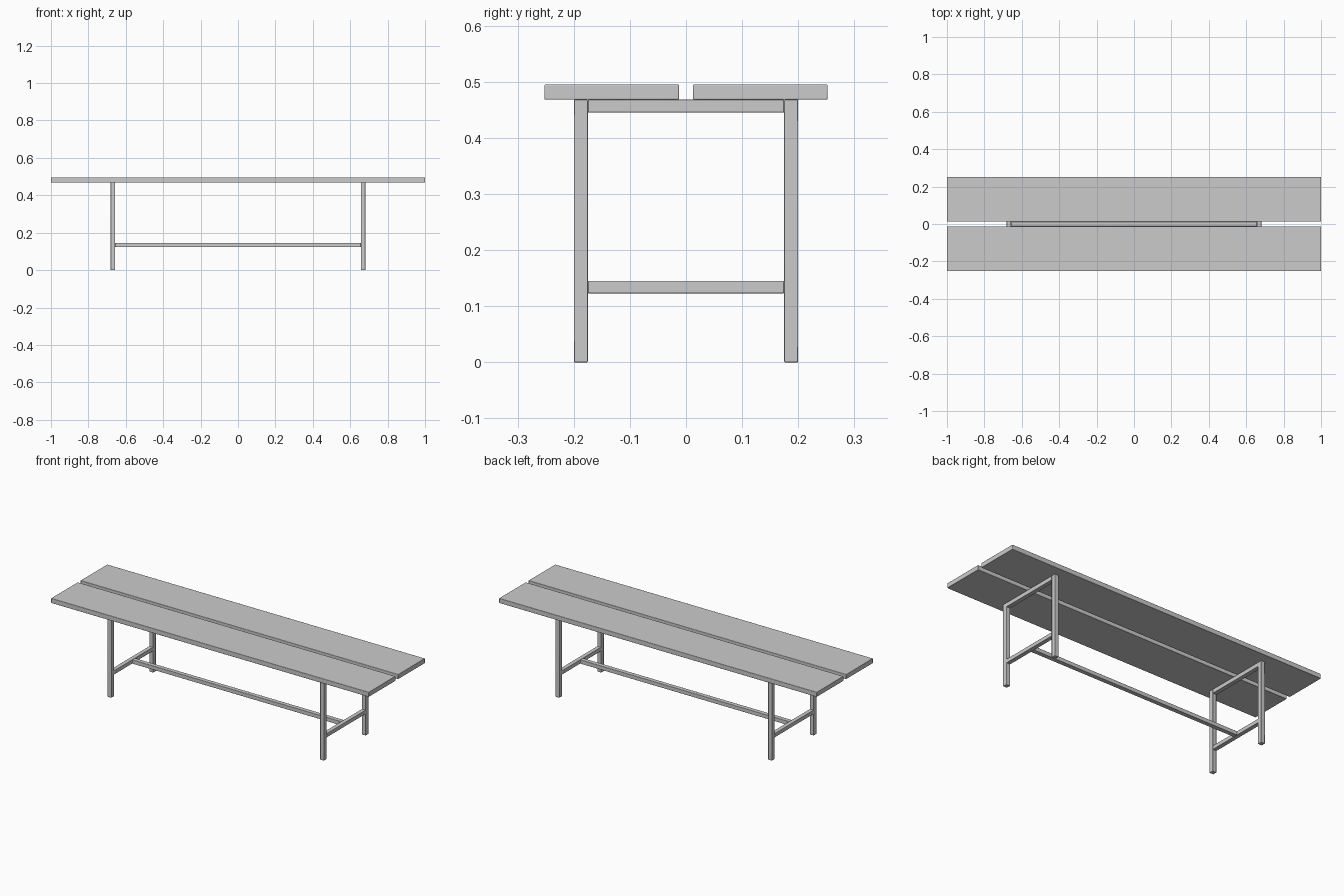
import bpy

cube = bpy.data.objects.get("Cube")
if cube:
    bpy.data.objects.remove(cube, do_unlink=True)

grey = bpy.data.materials.new("plain_grey")
grey.use_nodes = True
colour = (0.6, 0.6, 0.6, 1)
grey.diffuse_color = colour
grey.node_tree.nodes["Principled BSDF"].inputs["Base Color"].default_value = colour


def bar(name, low, high, bevel):
    """Box between two corners, with softened edges."""
    centre = [(a + b) / 2 for a, b in zip(low, high)]
    bpy.ops.mesh.primitive_cube_add(size=1, location=centre)
    ob = bpy.context.object
    ob.name = name
    ob.scale = [b - a for a, b in zip(low, high)]
    bpy.ops.object.transform_apply(location=False, rotation=False, scale=True)
    mod = ob.modifiers.new("soft_edges", "BEVEL")
    mod.width = bevel
    mod.segments = 2
    ob.data.materials.append(grey)
    bpy.ops.object.shade_smooth_by_angle()
    return ob


TOP, SEAT = 0.495, 0.468      # plank top and underside
INNER, OUTER = 0.657, 0.681   # frame extent along x
LEG_IN, LEG_OUT = 0.175, 0.2  # leg extent along y


def span(a, b, side):
    return sorted((a * side, b * side))


# Two seat planks with a gap between them
for side, label in ((-1, "front"), (1, "back")):
    y0, y1 = span(0.0125, 0.2525, side)
    bar(label + "_plank", (-1, y0, SEAT), (1, y1, TOP), 0.002)

# End frames: two legs, a top rail and a low rail each
for end, end_label in ((-1, "right"), (1, "left")):
    x0, x1 = span(INNER, OUTER, end)
    for side, label in ((-1, "front"), (1, "back")):
        y0, y1 = span(LEG_IN, LEG_OUT, side)
        bar(f"{label}_{end_label}_leg", (x0, y0, 0), (x1, y1, SEAT), 0.0015)
    for label, z0, z1 in (("top", 0.445, SEAT), ("low", 0.123, 0.145)):
        bar(f"{end_label}_{label}_rail", (x0, -LEG_IN, z0), (x1, LEG_IN, z1), 0.0015)

# Long stretcher joining the end frames
bar("stretcher", (-INNER, -0.0125, 0.123), (INNER, 0.0125, 0.145), 0.0015)
